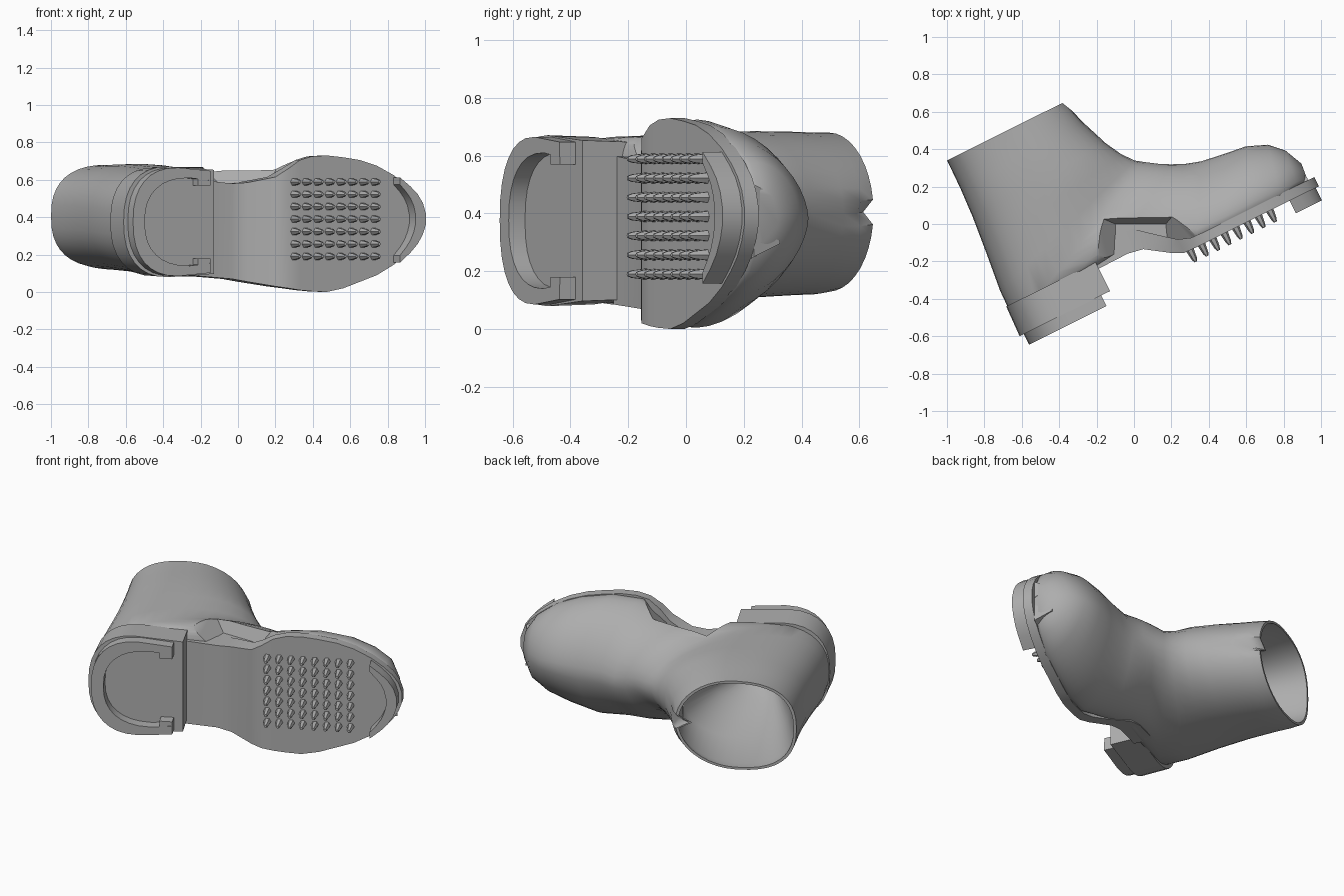
import bpy, bmesh, math
from mathutils import Vector

if "Cube" in bpy.data.objects:
    bpy.data.objects.remove(bpy.data.objects["Cube"])

grey = bpy.data.materials.new("worn_grey")
grey.diffuse_color = (0.42, 0.42, 0.42, 1)
grey.use_nodes = True
grey.node_tree.nodes["Principled BSDF"].inputs["Base Color"].default_value = grey.diffuse_color
C, S = 0.895, 0.446   # tilt of the boot lying on its side


def P(u, w, z):
    """u runs heel to toe, w runs sole to cuff, z across the boot."""
    return Vector((C * u - S * w, S * u + C * w, z))


def make(name, bm, angle=35):
    bmesh.ops.recalc_face_normals(bm, faces=bm.faces)
    me = bpy.data.meshes.new(name)
    bm.to_mesh(me)
    bm.free()
    ob = bpy.data.objects.new(name, me)
    bpy.context.collection.objects.link(ob)
    me.materials.append(grey)
    smooth(ob, angle)
    return ob


def smooth(ob, angle):
    bpy.ops.object.select_all(action='DESELECT')
    ob.select_set(True)
    bpy.context.view_layer.objects.active = ob
    bpy.ops.object.shade_smooth_by_angle(angle=math.radians(angle))


def loft(bm, rings):
    vr = [[bm.verts.new(p) for p in r] for r in rings]
    n = len(vr[0])
    for a, b in zip(vr, vr[1:]):
        for i in range(n):
            j = (i + 1) % n
            bm.faces.new((a[i], a[j], b[j], b[i]))
    bm.faces.new(vr[0])
    bm.faces.new(vr[-1])


def band(name, outer, inner, w0, w1):
    """Open horseshoe strip between two (u, z) curves."""
    bm = bmesh.new()
    loft(bm, [[P(a[0], w0, a[1]), P(b[0], w0, b[1]), P(b[0], w1, b[1]), P(a[0], w1, a[1])]
              for a, b in zip(outer, inner)])
    return make(name, bm)


# --- Upper: rings fan from the cuff round the heel to the toe
# back u, back w, front u, front w, centre z, half width, widest point, pinch
R = [(-.743, .75, -.05, .75, .405, .275, .5, .08),
     (-.744, .68, -.022, .69, .40, .28, .5, .04),
     (-.746, .58, -.002, .61, .40, .283, .5, 0),
     (-.755, .42, .057, .455, .397, .288, .49, 0),
     (-.775, .22, .105, .365, .39, .29, .47, 0),
     (-.80, 0, .155, .302, .38, .293, .43, 0),
     (-.805, -.2, .20, .27, .375, .293, .42, 0),
     (-.45, -.14, .26, .23, .375, .292, .36, 0),
     (-.15, -.10, .32, .197, .36, .295, .28, 0),
     (.08, -.15, .39, .165, .345, .315, .2, 0),
     (.26, -.23, .47, .14, .36, .352, .15, 0),
     (.43, -.235, .60, .12, .365, .36, .15, 0),
     (.62, -.235, .72, .105, .38, .317, .17, 0),
     (.76, -.235, .83, .06, .383, .265, .2, 0),
     (.87, -.22, .90, -.01, .387, .19, .28, 0),
     (.935, -.21, .945, -.11, .39, .09, .4, 0)]


def section(r, scale=1.0, n=40):
    bu, bw, fu, fw, cz, h, m, pinch = r
    pts = []
    for i in range(n):
        t = 2 * math.pi * i / n
        c, s = math.cos(t), math.sin(t)
        if c > 0:
            e = 2.0 if m > .45 else 1.85 if m > .25 else 1.7
        else:
            e = 2.5 if m > .41 else 4.5            # boxier next to the sole
        k = math.copysign(abs(c) ** (2 / e), c)
        q = math.copysign(abs(s) ** (2 / e), s)
        f = m + scale * k * ((1 - m) if c > 0 else m)
        u = bu + (fu - bu) * f
        if c > 0:                                  # fold at the front of the cuff
            u -= pinch * max(0, 1 - abs(s) / .15)
        pts.append(P(u, bw + (fw - bw) * f, cz + scale * h * q))
    return pts


# The lining tapers to a cone inside the ankle
bm = bmesh.new()
lining = [section(R[i], k) for i, k in ((6, .08), (5, .36), (3, .74), (1, .93), (0, .95))]
loft(bm, lining + [section(r) for r in R])
upper = make("upper", bm, 40)

# Hollow pressed into the arch on one side
bm = bmesh.new()
loft(bm, [[Vector((x, y, .58)) for x, y in [(-.10, .0), (.17, .0), (.2, -.3), (-.10, -.35)]],
          [Vector((x, y, .72)) for x, y in [(-.24, .06), (.23, .07), (.46, -.2), (-.3, -.35)]]])
cutter = make("arch_cutter", bm)
cutter.hide_render = True
mod = upper.modifiers.new("arch", 'BOOLEAN')
mod.operation = 'DIFFERENCE'
mod.object = cutter
mod.solver = 'EXACT'
bpy.context.view_layer.objects.active = upper
bpy.ops.object.modifier_apply(modifier="arch")
bpy.data.objects.remove(cutter)
smooth(upper, 40)

# --- Sole: u, bottom w, low z, high z
SOLE = [(-.30, -.13, .085, .60), (-.1, -.127, .07, .58), (-.015, -.143, .055, .585),
        (.11, -.228, .03, .615), (.173, -.258, .02, .66), (.24, -.26, .01, .705),
        (.31, -.26, .004, .725), (.4, -.26, 0, .73), (.5, -.26, .02, .72),
        (.6, -.26, .055, .705), (.7, -.26, .09, .675), (.8, -.26, .145, .625),
        (.87, -.26, .20, .575), (.92, -.26, .25, .53), (.955, -.26, .305, .48),
        (.975, -.26, .36, .42)]


def thick(u):                                      # thicker at the arch
    return .055 + .065 * max(0, min(1, (.25 - u) / .2))


bm = bmesh.new()
loft(bm, [[P(u, w, a), P(u, w, b), P(u, w + thick(u), b), P(u, w + thick(u), a)]
          for u, w, a, b in SOLE])
make("sole", bm)


# --- Heel block and the raised horseshoe rim under it
def heel_curve(back, half, front, n=16):
    pts = [(front, .375 - half * .94)]
    for i in range(n + 1):
        t = math.pi * i / n
        e = 2 / 2.4
        pts.append((back + .27 - .27 * math.sin(t) ** e if 0 < i < n else back + .27,
                    .375 - half * math.copysign(abs(math.cos(t)) ** e, math.cos(t))))
    return pts + [(front, .375 + half * .94)]


bm = bmesh.new()
loft(bm, [[P(u, w, z) for u, z in heel_curve(b, h, -.275)]
          for w, b, h in [(-.264, -.815, .296), (-.09, -.808, .29)]])
make("heel_block", bm)
band("heel_rim", heel_curve(-.79, .29, -.327), heel_curve(-.72, .235, -.327), -.26, -.327)
for z in (.145, .605):                             # thick ends of the rim
    bm = bmesh.new()
    d = .035
    loft(bm, [[P(u, w, z - d), P(u, w, z + d), P(u, w - .063, z + d), P(u, w - .063, z - d)]
              for u, w in [(-.40, -.262), (-.327, -.262)]])
    make("rim_end", bm)

# --- Toe plate following the tip of the sole
toe = [(u, a) for u, w, a, b in SOLE[11:]] + [(u, b) for u, w, a, b in reversed(SOLE[11:])]


def inset(k):
    return [(.80 + (u - .80) * (1 - k * 2.2), .385 + (z - .385) * (1 - k)) for u, z in toe]


band("toe_plate", inset(.05), inset(.21), -.255, -.335)

# --- Splinters in the gap between toe and sole
for z in (.30, .45):
    bm = bmesh.new()
    loft(bm, [[P(.90, -.205, z - .06), P(.90, -.205, z + .06), P(.94, -.205, z + .05),
               P(.94, -.205, z - .05)],
              [P(.92, -.10, z - .005), P(.92, -.10, z + .005), P(.93, -.10, z + .005),
               P(.93, -.10, z - .005)]])
    make("toe_splinter", bm)

# --- Hobnails: eight columns by seven rows
bm = bmesh.new()
for i in range(8):
    for j in range(7):
        u, z = .206 + .068 * i, .19 + .0665 * j
        loft(bm, [[P(u + r * math.cos(k * math.pi / 3), w, z + r * math.sin(k * math.pi / 3))
                   for k in range(6)] for w, r in [(-.255, .022), (-.31, .015), (-.328, .008)]])
make("hobnails", bm, 30)
